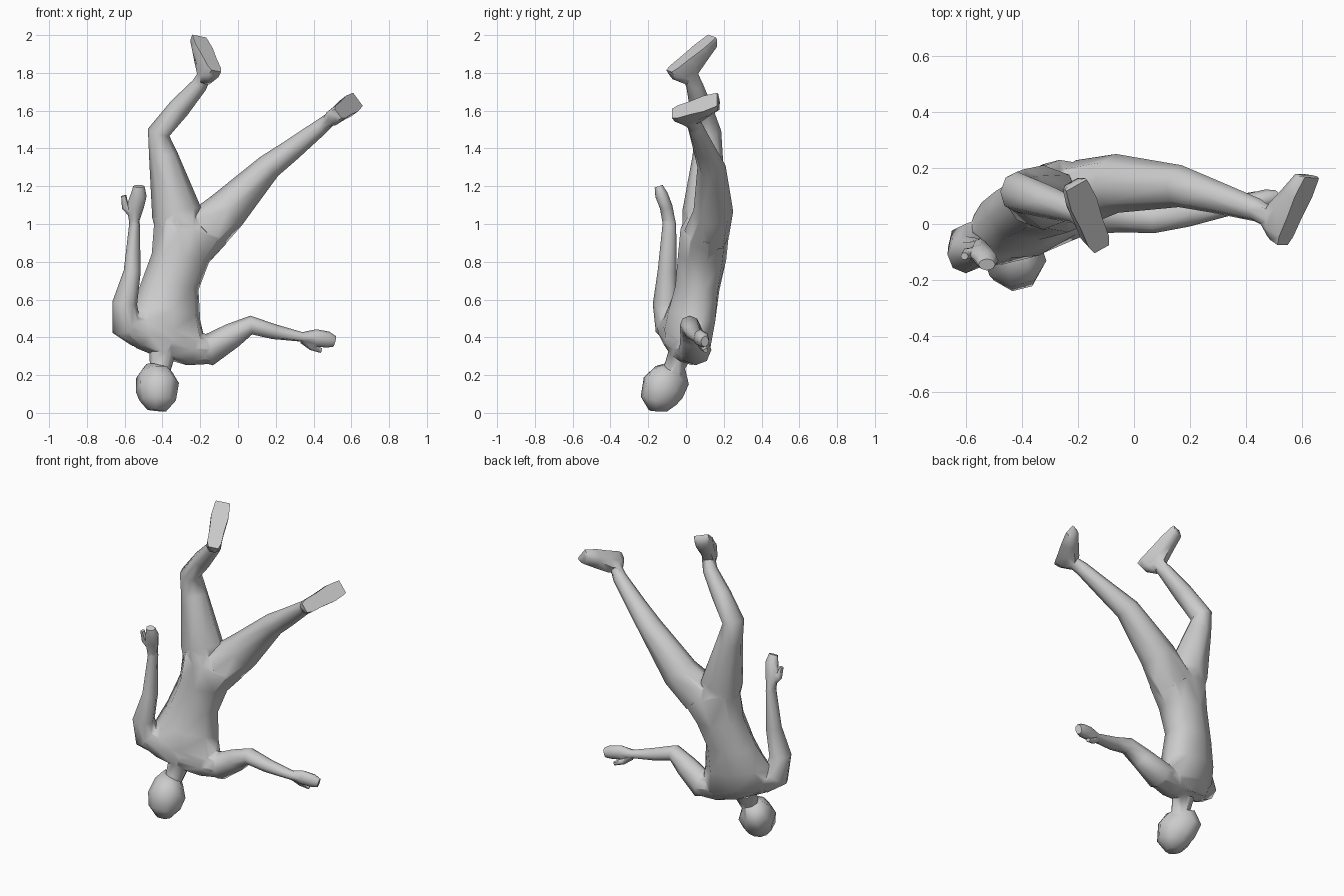
import bpy, bmesh, math
from mathutils import Vector as V

parts = []


def skin(name, loops):
    """Bridge equal-sized vertex loops into a closed part."""
    bm = bmesh.new()
    rings = [[bm.verts.new(p) for p in loop] for loop in loops]
    n = len(rings[0])
    for a, b in zip(rings, rings[1:]):
        for i in range(n):
            j = (i + 1) % n
            bm.faces.new((a[i], a[j], b[j], b[i]))
    bm.faces.new(rings[0])
    bm.faces.new(rings[-1])
    bmesh.ops.recalc_face_normals(bm, faces=bm.faces)
    me = bpy.data.meshes.new(name)
    bm.to_mesh(me)
    bm.free()
    ob = bpy.data.objects.new(name, me)
    bpy.context.collection.objects.link(ob)
    parts.append(ob)


def loft(name, rings, front=(0, 1, 0), n=8):
    """Each ring: centre, half width, half depth, optional side direction."""
    cs = [V(r[0]) for r in rings]
    loops = []
    for i, r in enumerate(rings):
        t = (cs[min(i + 1, len(cs) - 1)] - cs[max(i - 1, 0)]).normalized()
        u = V(r[3]).normalized() if len(r) > 3 else V(front).cross(t).normalized()
        v = t.cross(u).normalized()
        loops.append([cs[i] + u * r[1] * math.cos(k * math.tau / n)
                      + v * r[2] * math.sin(k * math.tau / n) for k in range(n)])
    skin(name, loops)


def foot(name, ankle, heel, toe):
    """Wedge foot from the heel to the toe of the sole line."""
    ankle, heel, toe = V(ankle), V(heel), V(toe)
    f = toe - heel
    d = f.normalized()
    up = ankle - heel
    up = (up - d * up.dot(d)).normalized()
    side = d.cross(up)
    loops = []
    for t, w, h in ((0, .03, .06), (.12, .042, .115), (.4, .044, .108),
                    (.7, .052, .075), (.95, .045, .054), (1, .042, .02)):
        prof = ((-w, 0), (w, 0), (w, h * .6), (w * .6, h), (-w * .6, h), (-w, h * .6))
        loops.append([heel + f * t + side * a + up * b for a, b in prof])
    skin(name, loops)


# Torso, pelvis to neck base
hip, chest = (.95, .1, -.35), (.9, .28, -.28)
loft("torso", [
    ((-.25, .1, 1.04), .12, .09, hip),
    ((-.25, .1, .97), .205, .13, hip),
    ((-.305, .085, .82), .155, .13, (.97, .15, -.15)),
    ((-.365, .06, .66), .16, .12, (.97, .22, -.05)),
    ((-.385, .03, .52), .195, .13, (.95, .28, -.15)),
    ((-.385, 0, .41), .24, .125, chest),
    ((-.39, -.02, .33), .17, .09, chest)])

# Shoulder girdle, neck and head
loft("shoulders", [
    ((-.6, -.09, .475), .07, .07), ((-.5, -.05, .43), .095, .1),
    ((-.38, -.01, .385), .1, .11), ((-.25, .03, .342), .092, .095),
    ((-.15, .048, .333), .075, .075)])
loft("neck", [((-.4, -.03, .32), .07, .065), ((-.415, -.08, .2), .05, .05)])
loft("head", [
    ((-.435, -.06, .243), .055, .065), ((-.445, -.072, .2), .085, .112),
    ((-.427, -.12, .135), .112, .122), ((-.425, -.145, .065), .095, .1),
    ((-.43, -.148, .012), .05, .05)], front=(-.6, .7, -.35))

# Legs
loft("right_leg", [
    ((-.31, .09, .96), .12, .11), ((-.325, .095, 1.06), .132, .115),
    ((-.395, .115, 1.36), .077, .08), ((-.42, .115, 1.485), .06, .072),
    ((-.31, .08, 1.615), .057, .06), ((-.205, .045, 1.735), .043, .045),
    ((-.165, .01, 1.81), .036, .04)])
loft("left_leg", [
    ((-.19, .11, .95), .13, .12), ((-.06, .145, 1.07), .112, .105),
    ((.165, .135, 1.305), .069, .075), ((.28, .1, 1.39), .058, .06),
    ((.44, .05, 1.515), .042, .042), ((.505, .01, 1.57), .034, .036)])

# Feet
foot("right_foot", (-.205, .04, 1.73), (-.115, -.09, 1.81), (-.205, .138, 1.995))
foot("left_foot", (.445, .045, 1.52), (.53, -.075, 1.585), (.635, .165, 1.66))

# Arms
loft("right_arm", [
    ((-.52, -.04, .4), .06, .07), ((-.59, -.08, .455), .08, .085),
    ((-.6, -.11, .58), .066, .066), ((-.56, -.1, .75), .045, .05),
    ((-.548, -.088, 1.0), .028, .036), ((-.547, -.092, 1.04), .026, .03)])
loft("left_arm", [
    ((-.27, .02, .36), .07, .08), ((-.15, .05, .335), .085, .085),
    ((-.03, .035, .41), .067, .065), ((.07, .02, .465), .05, .053),
    ((.19, .035, .43), .04, .045), ((.36, .065, .398), .023, .026)])

# Hands: palm with curled fingers, and a thumb
loft("right_palm", [
    ((-.548, -.092, 1.02), .03, .034), ((-.545, -.105, 1.09), .046, .034),
    ((-.525, -.13, 1.155), .042, .034), ((-.525, -.145, 1.2), .03, .022)])
loft("right_thumb", [((-.56, -.1, 1.05), .02, .02), ((-.595, -.105, 1.09), .021, .02),
                     ((-.605, -.115, 1.15), .014, .014)], n=6)
loft("left_palm", [
    ((.34, .06, .4), .028, .03), ((.41, .075, .397), .046, .034),
    ((.475, .09, .388), .043, .034), ((.51, .1, .378), .03, .022)])
loft("left_thumb", [((.34, .07, .385), .018, .02), ((.39, .09, .35), .019, .02),
                    ((.44, .105, .33), .013, .014)], n=6)

# Fuse every part into one continuous skin
body = parts.pop(0)
for p in parts:
    m = body.modifiers.new("fuse_" + p.name, 'BOOLEAN')
    m.operation, m.object, m.solver = 'UNION', p, 'EXACT'
dg = bpy.context.evaluated_depsgraph_get()
body.data = bpy.data.meshes.new_from_object(body.evaluated_get(dg))
body.modifiers.clear()
body.name = "body"
for p in parts:
    bpy.data.objects.remove(p)

# Weld slivers along the seams, then shade smooth
bm = bmesh.new()
bm.from_mesh(body.data)
bmesh.ops.remove_doubles(bm, verts=bm.verts, dist=.008)
bmesh.ops.triangulate(bm, faces=bm.faces)
bm.to_mesh(body.data)
bm.free()
for f in body.data.polygons:
    f.use_smooth = True
body.data.set_sharp_from_angle(angle=math.radians(65))
